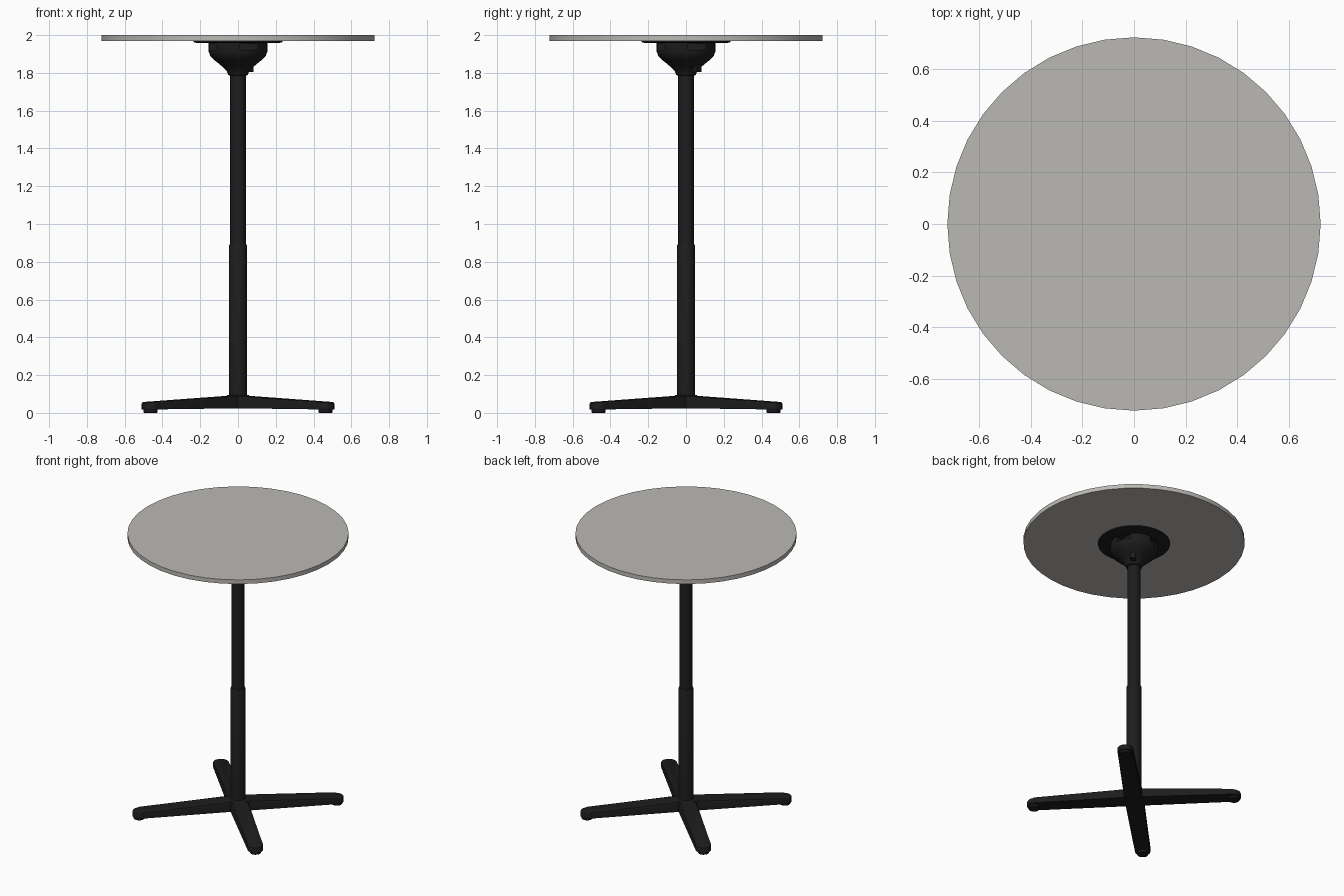
import bpy, bmesh, math
from mathutils import Matrix

cube = bpy.data.objects.get("Cube")
if cube:
    bpy.data.objects.remove(cube, do_unlink=True)


def material(name, color):
    m = bpy.data.materials.new(name)
    m.use_nodes = True
    m.diffuse_color = (*color, 1)
    m.node_tree.nodes["Principled BSDF"].inputs["Base Color"].default_value = (*color, 1)
    return m


GREY = material("warm grey laminate", (0.5, 0.485, 0.46))
BLACK = material("black metal", (0.012, 0.012, 0.012))


def finish(bm, name, mat, smooth=True):
    bmesh.ops.recalc_face_normals(bm, faces=bm.faces)
    me = bpy.data.meshes.new(name)
    bm.to_mesh(me)
    bm.free()
    ob = bpy.data.objects.new(name, me)
    bpy.context.collection.objects.link(ob)
    me.materials.append(mat)
    if smooth:
        bpy.ops.object.select_all(action='DESELECT')
        ob.select_set(True)
        bpy.context.view_layer.objects.active = ob
        bpy.ops.object.shade_smooth_by_angle(angle=math.radians(35))
    return ob


def lathe(name, profile, mat, sides=40, center=(0, 0)):
    """Closed solid of revolution from (radius, z) pairs, bottom to top."""
    bm = bmesh.new()
    rings = []
    for r, z in profile:
        rings.append([bm.verts.new((center[0] + r * math.cos(math.tau * i / sides),
                                    center[1] + r * math.sin(math.tau * i / sides), z))
                      for i in range(sides)])
    for a, b in zip(rings, rings[1:]):
        for i in range(sides):
            j = (i + 1) % sides
            bm.faces.new((a[i], a[j], b[j], b[i]))
    bm.faces.new(rings[0][::-1])
    bm.faces.new(rings[-1])
    return finish(bm, name, mat)


def box(name, size, location, angle=0, mat=BLACK):
    bm = bmesh.new()
    turn = Matrix.Rotation(angle, 4, 'Z') @ Matrix.Translation(location)
    bmesh.ops.create_cube(bm, size=1, matrix=turn @ Matrix.Diagonal((*size, 1)))
    return finish(bm, name, mat, smooth=False)


# Round top and its mounting plate
lathe("table_top", [(0.722, 1.97), (0.722, 2.0)], GREY)
lathe("mounting_plate", [(0.215, 1.958), (0.235, 1.963), (0.235, 1.971)], BLACK)

# Telescoping column
lathe("lower_column", [(0.048, 0.03), (0.048, 0.885), (0.045, 0.892)], BLACK, 32)
lathe("upper_column", [(0.042, 0.88), (0.042, 1.85)], BLACK, 32)

# Bowl-shaped head with a recess on each side
bowl = lathe("head_bowl", [(0.044, 1.785), (0.052, 1.79), (0.06, 1.81), (0.085, 1.835),
                           (0.125, 1.868), (0.147, 1.89), (0.155, 1.912), (0.155, 1.962)],
             BLACK)
for i in range(4):
    cutter = box("recess_cutter", (0.13, 0.07, 0.034), (0.075, -0.148, 1.937), i * math.pi / 2)
    cutter.hide_render = True
    cutter.hide_set(True)
    cut = bowl.modifiers.new("recess", 'BOOLEAN')
    cut.object = cutter
    cut.solver = 'EXACT'

# Small release catch under the bowl
box("release_catch", (0.07, 0.035, 0.04), (0.065, 0, 1.825), math.pi / 4)


# Legs: tapered bars with round ends, on the diagonals
def leg(name, angle):
    tip, radius, root = 0.65, 0.05, 0.06
    outline = [(0, -root)]
    for i in range(13):
        a = math.pi * (i / 12 - 0.5)
        outline.append((tip + radius * math.cos(a), radius * math.sin(a)))
    outline.append((0, root))
    bm = bmesh.new()
    low = [bm.verts.new((x, y, 0.025 - 0.01 * x)) for x, y in outline]
    high = [bm.verts.new((x, y, 0.092 - 0.052 * x)) for x, y in outline]
    bm.faces.new(low[::-1])
    bm.faces.new(high)
    for i in range(len(outline)):
        j = (i + 1) % len(outline)
        bm.faces.new((low[i], low[j], high[j], high[i]))
    rim = [e for e in bm.edges if all(v in high for v in e.verts) and
           max(v.co.x for v in e.verts) > 0.01]
    bmesh.ops.bevel(bm, geom=rim, offset=0.008, segments=2, affect='EDGES', profile=0.5)
    bmesh.ops.rotate(bm, verts=bm.verts, matrix=Matrix.Rotation(angle, 3, 'Z'))
    return finish(bm, name, BLACK)


corners = ("back_left", "back_right", "front_right", "front_left")
for i, corner in enumerate(corners):
    angle = math.pi / 4 + i * math.pi / 2
    leg(corner + "_leg", angle)
    lathe(corner + "_glide", [(0.034, 0), (0.037, 0.004), (0.037, 0.03)], BLACK, 20,
          (0.655 * math.cos(angle), 0.655 * math.sin(angle)))

# Hub collar where the legs meet
lathe("base_collar", [(0.07, 0.022), (0.07, 0.085), (0.056, 0.094)], BLACK, 32)
